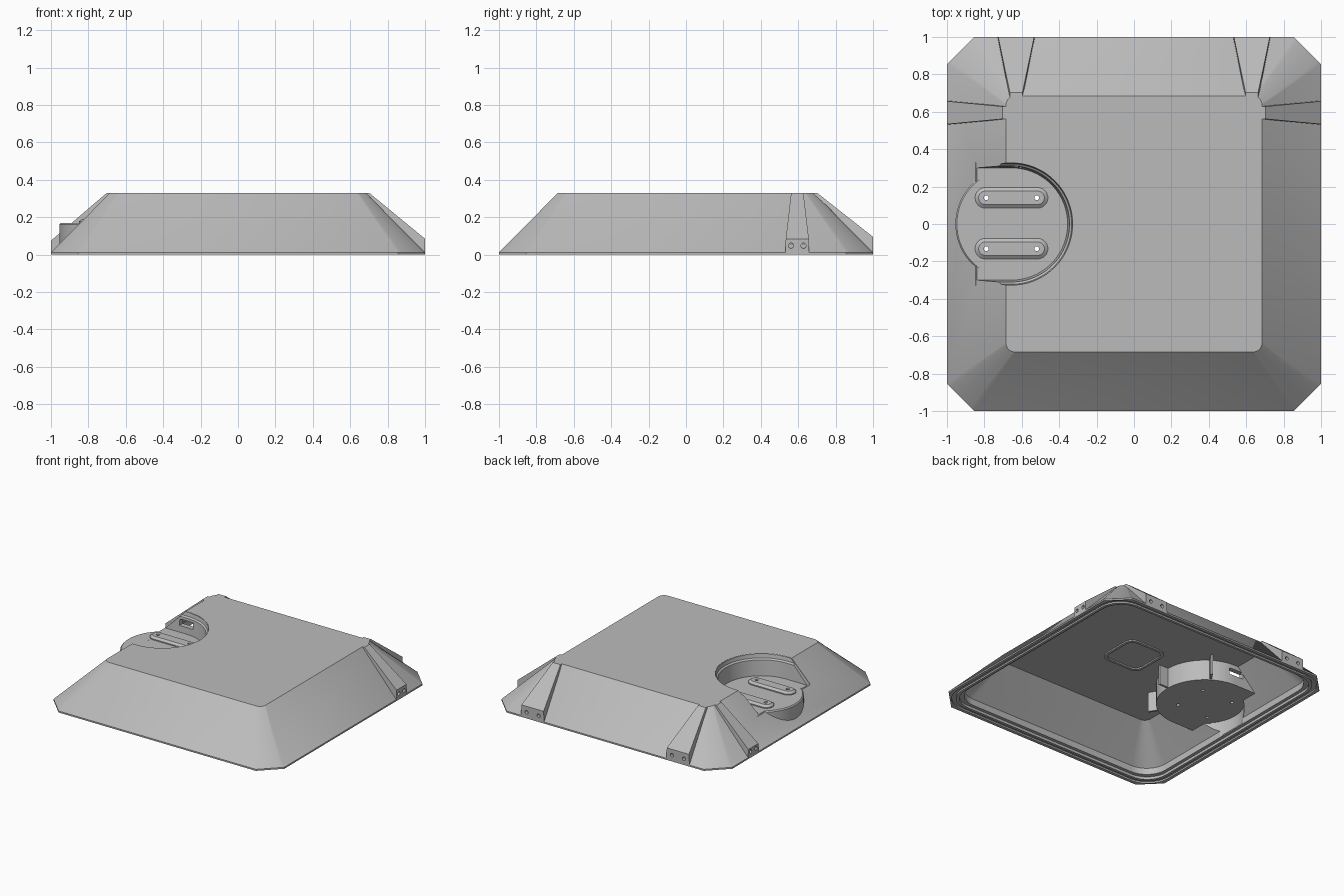
import bpy, bmesh, math
from mathutils import Vector, Matrix

if "Cube" in bpy.data.objects:
    bpy.data.objects.remove(bpy.data.objects["Cube"], do_unlink=True)

grey = bpy.data.materials.new("light grey")
grey.use_nodes = True
grey.diffuse_color = (0.5, 0.5, 0.5, 1)
grey.node_tree.nodes["Principled BSDF"].inputs["Base Color"].default_value = (0.5, 0.5, 0.5, 1)

TOP, HALF, LIP, FLOOR = 0.33, 0.685, 0.012, 0.17
SLOPE = (TOP - LIP) / (1 - HALF)
CX = -0.655                       # centre of the round pocket
parts, cutters = [], []


def finish(name, bm, cutter=False):
    bmesh.ops.recalc_face_normals(bm, faces=bm.faces)
    mesh = bpy.data.meshes.new(name)
    bm.to_mesh(mesh)
    bm.free()
    mesh.materials.append(grey)
    ob = bpy.data.objects.new(name, mesh)
    bpy.context.collection.objects.link(ob)
    ob.hide_render = cutter
    (cutters if cutter else parts).append(ob)
    return ob


def loft(name, rings, cutter=False, loop=False):
    """Skin matching rings; cap the ends, or join last to first."""
    bm = bmesh.new()
    vs = [[bm.verts.new(p) for p in ring] for ring in rings]
    pairs = list(zip(vs, vs[1:])) + ([(vs[-1], vs[0])] if loop else [])
    for a, b in pairs:
        for i in range(len(a)):
            j = (i + 1) % len(a)
            bm.faces.new((a[i], a[j], b[j], b[i]))
    if not loop:
        bm.faces.new(vs[0])
        bm.faces.new(vs[-1])
    return finish(name, bm, cutter)


def hull(name, points, cutter=False):
    bm = bmesh.new()
    bmesh.ops.convex_hull(bm, input=[bm.verts.new(p) for p in points])
    return finish(name, bm, cutter)


def box(name, lo, hi, cutter=False):
    return hull(name, [(x, y, z) for x in (lo[0], hi[0]) for y in (lo[1], hi[1])
                       for z in (lo[2], hi[2])], cutter)


def square_ring(half, corner, z, chamfer=False, n=8):
    pts = []
    for k in range(4):
        for i in range(n + 1):
            t = i / n
            a = t * math.pi / 2
            x, y = (1 - t, t) if chamfer else (math.cos(a), math.sin(a))
            p = Vector((half - corner + corner * x, half - corner + corner * y, z))
            pts.append(Matrix.Rotation(k * math.pi / 2, 3, 'Z') @ p)
    return pts


def u_ring(r, z, left=-1.2, n=40):
    arc = [(CX + r * math.sin(math.pi * i / n), -r * math.cos(math.pi * i / n), z)
           for i in range(n + 1)]
    return arc + [(left, r, z), (left, -r, z)]


def slot_ring(x0, x1, y, r, z, n=12):
    pts = []
    for cx, start in ((x1, -math.pi / 2), (x0, math.pi / 2)):
        for i in range(n + 1):
            a = start + math.pi * i / n
            pts.append((cx + r * math.cos(a), y + r * math.sin(a), z))
    return pts


def disc(x, y, r, z, n=96):
    return [(x + r * math.cos(2 * math.pi * i / n), y + r * math.sin(2 * math.pi * i / n), z)
            for i in range(n)]


def cut(ob, *tools):
    for tool in tools:
        m = ob.modifiers.new("cut", 'BOOLEAN')
        m.operation, m.solver, m.object = 'DIFFERENCE', 'EXACT', tool


def slope_z(x, drop):
    return LIP + (x + 1) * SLOPE - drop


# Hollow shell: outside, inside top, then the stepped and grooved rim
shell = loft("shell", [
    square_ring(1, 0.145, 0, True), square_ring(1, 0.145, LIP, True),
    square_ring(HALF, 0.05, TOP)], loop=False)
bpy.data.objects.remove(shell)
parts.clear()
outer = [square_ring(1, 0.145, 0, True), square_ring(1, 0.145, LIP, True),
         square_ring(HALF, 0.05, TOP)]
inner = [square_ring(h, r, z) for h, r, z in (
    (0.675, 0.05, 0.305), (0.905, 0.17, 0.07), (0.905, 0.17, 0.02), (0.93, 0.17, 0.02),
    (0.93, 0.17, 0), (0.95, 0.18, 0), (0.95, 0.18, 0.012), (0.975, 0.19, 0.012),
    (0.975, 0.19, 0))]


def build_shell():
    bm = bmesh.new()
    vs = [[bm.verts.new(p) for p in ring] for ring in outer + inner]
    for k, a in enumerate(vs):
        if k == len(outer) - 1:
            bm.faces.new(a)                # roof outside
            bm.faces.new(vs[k + 1])        # roof inside
            continue
        b = vs[(k + 1) % len(vs)]
        for i in range(len(a)):
            j = (i + 1) % len(a)
            bm.faces.new((a[i], a[j], b[j], b[i]))
    return finish("shell", bm)


shell = build_shell()

# Cutters for the pocket, its window and the sloping side
pocket_open = loft("pocket_opening_cutter", [u_ring(0.33, 0.166), u_ring(0.33, 0.5)], True)
pocket_in = loft("pocket_inside_cutter", [u_ring(r, z) for r, z in (
    (0.3, FLOOR), (0.31, 0.29), (0.322, 0.3), (0.331, 0.35))], True)
above = hull("above_slope_cutter", [(x, y, z) for y in (-0.6, 0.6) for x, z in (
    (-0.6, slope_z(-0.6, 0.004)), (-1.3, slope_z(-1.3, 0.004)), (-1.3, 0.6))], True)
below = hull("below_slope_cutter", [(x, y, z) for y in (-0.6, 0.6) for x, z in (
    (-0.6, slope_z(-0.6, 0.03)), (-1.3, slope_z(-1.3, 0.03)), (-0.6, -0.4))], True)
window = box("window_cutter", (-0.72, 0.25, 0.22), (-0.6, 0.42, 0.27), True)
beyond = box("bulge_trim_cutter", (-0.82, -0.5, -0.2), (0, 0.5, 0.5), True)
cavity = loft("bulge_cavity_cutter", [disc(CX, 0, 0.28, z) for z in (0.03, 0.15)], True)
cut(cavity, beyond)

# Pocket cup, with a low bulge where its floor runs out past the slope
cup = loft("pocket_cup", [u_ring(0.345, 0.145, -0.95), u_ring(0.345, 0.328, -0.95)])
cut(cup, pocket_in, above, window)
bulge = loft("pocket_bulge", [disc(CX, 0, r, z) for r, z in (
    (0.3, 0.02), (0.3, 0.162), (0.292, 0.1705))])
cut(bulge, beyond, below, cavity)
cut(shell, pocket_open, cavity)

# Raised pads with screw holes through the floor
for side, y in (("back", 0.14), ("front", -0.132)):
    pad = loft(side + "_pad", [slot_ring(-0.795, -0.515, y, r, z) for r, z in (
        (0.055, 0.16), (0.055, 0.178), (0.036, 0.192))])
    for x in (-0.79, -0.52):
        hole = loft("screw_hole_cutter", [disc(x, y, 0.013, z, 24) for z in (0, 0.3)], True)
        cut(pad, hole)
        cut(cup, hole)

# Stiffening ribs around the cup, under the roof
for i, deg in enumerate((-57, 0, 57)):
    rib = box("cup_rib_%d" % (i + 1), (0.33, -0.008, 0.15), (0.42, 0.008, 0.31))
    rib.data.transform(Matrix.Translation((CX, 0, 0)) @ Matrix.Rotation(math.radians(deg), 4, 'Z'))

# Thin rounded-square frame under the roof
loft("inside_frame", [square_ring(h, r, z) for h, r, z in (
    (0.17, 0.07, 0.31), (0.17, 0.07, 0.295), (0.15, 0.06, 0.295), (0.15, 0.06, 0.31))], loop=True)


# Tapered mounting lugs, modelled facing +y and then turned into place
def lug(name, offset, wide, height, turn):
    rot = Matrix.Rotation(math.radians(turn), 4, 'Z')
    pts = []
    for s in (-1, 1):
        pts += [(offset + s * wide, 1, 0.006), (offset + s * wide * 0.96, 1, height),
                (offset + s * 0.033, 0.702, TOP), (offset + s * 0.033, HALF - 0.02, TOP),
                (offset + s * 0.033, HALF, 0.312)]
    ob = hull(name, [rot @ Vector(p) for p in pts])
    for s in (-1, 1):
        hole = loft("lug_hole_cutter", [
            [rot @ Vector((offset + s * wide * 0.52 + p[0], y, 0.048 + p[1]))
             for p in disc(0, 0, 0.014, 0, 24)] for y in (0.955, 1.1)], True)
        cut(ob, hole)


lug("back_left_lug", 0.63, 0.1, 0.095, 0)
lug("back_right_lug", -0.63, 0.1, 0.095, 0)
lug("left_lug", -0.595, 0.064, 0.085, -90)
lug("right_lug", 0.595, 0.064, 0.075, 90)

# Apply the cuts, drop the cutters and smooth the curved faces
bpy.context.view_layer.update()
graph = bpy.context.evaluated_depsgraph_get()
baked = [bpy.data.meshes.new_from_object(ob.evaluated_get(graph)) for ob in parts]
for ob, mesh in zip(parts, baked):
    ob.modifiers.clear()
    ob.data = mesh
for ob in cutters:
    bpy.data.objects.remove(ob, do_unlink=True)
bpy.ops.object.select_all(action='DESELECT')
for ob in parts:
    ob.select_set(True)
bpy.context.view_layer.objects.active = shell
bpy.ops.object.shade_smooth_by_angle(angle=math.radians(25))
